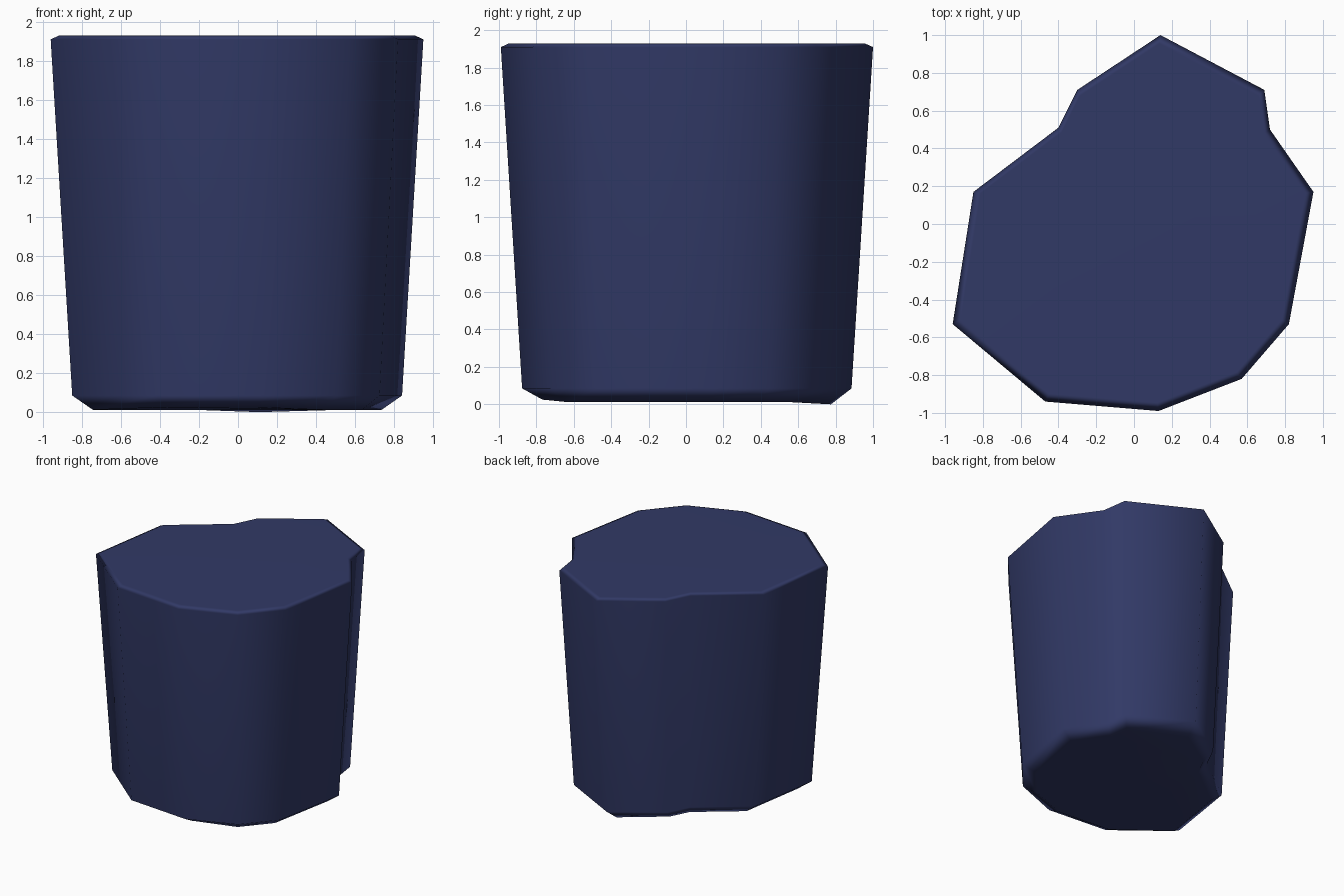
import bpy
import bmesh

cube = bpy.data.objects.get("Cube")
if cube:
    bpy.data.objects.remove(cube, do_unlink=True)

# Dark blue finish
navy = bpy.data.materials.new("navy_blue")
navy.use_nodes = True
colour = (0.031, 0.041, 0.133, 1)
navy.diffuse_color = colour
navy.node_tree.nodes["Principled BSDF"].inputs["Base Color"].default_value = colour

# Rounded main body with a narrower lobe at the back
outline = [(0.14, 1.0), (-0.30, 0.71), (-0.40, 0.51), (-0.85, 0.17),
           (-0.96, -0.53), (-0.47, -0.94), (0.13, -0.99), (0.57, -0.82),
           (0.82, -0.53), (0.95, 0.17), (0.72, 0.50), (0.69, 0.71)]

# Height and scale: base, lower chamfer, upper rim, top
levels = [(0.012, 0.775), (0.085, 0.885), (1.91, 1.0), (1.93, 0.955)]

bm = bmesh.new()
rings = [[bm.verts.new((x * s, y * s, z)) for x, y in outline] for z, s in levels]
count = len(outline)
for low, high in zip(rings, rings[1:]):
    for i in range(count):
        j = (i + 1) % count
        bm.faces.new((low[i], low[j], high[j], high[i]))
bm.faces.new(rings[0])
bm.faces.new(rings[-1])

# Base sags slightly towards the back and the front left
for v in rings[0]:
    v.co.z = 0.0 if v.co.y > 0.7 else (0.025 if v.co.y < -0.7 else 0.012)

bmesh.ops.recalc_face_normals(bm, faces=bm.faces)
for face in bm.faces:
    face.smooth = True
mesh = bpy.data.meshes.new("tapered_body")
bm.to_mesh(mesh)
bm.free()
mesh.materials.append(navy)
body = bpy.data.objects.new("tapered_body", mesh)
bpy.context.collection.objects.link(body)

# Soft sides with a flat top
body.modifiers.new("soft_shading", "WEIGHTED_NORMAL")
